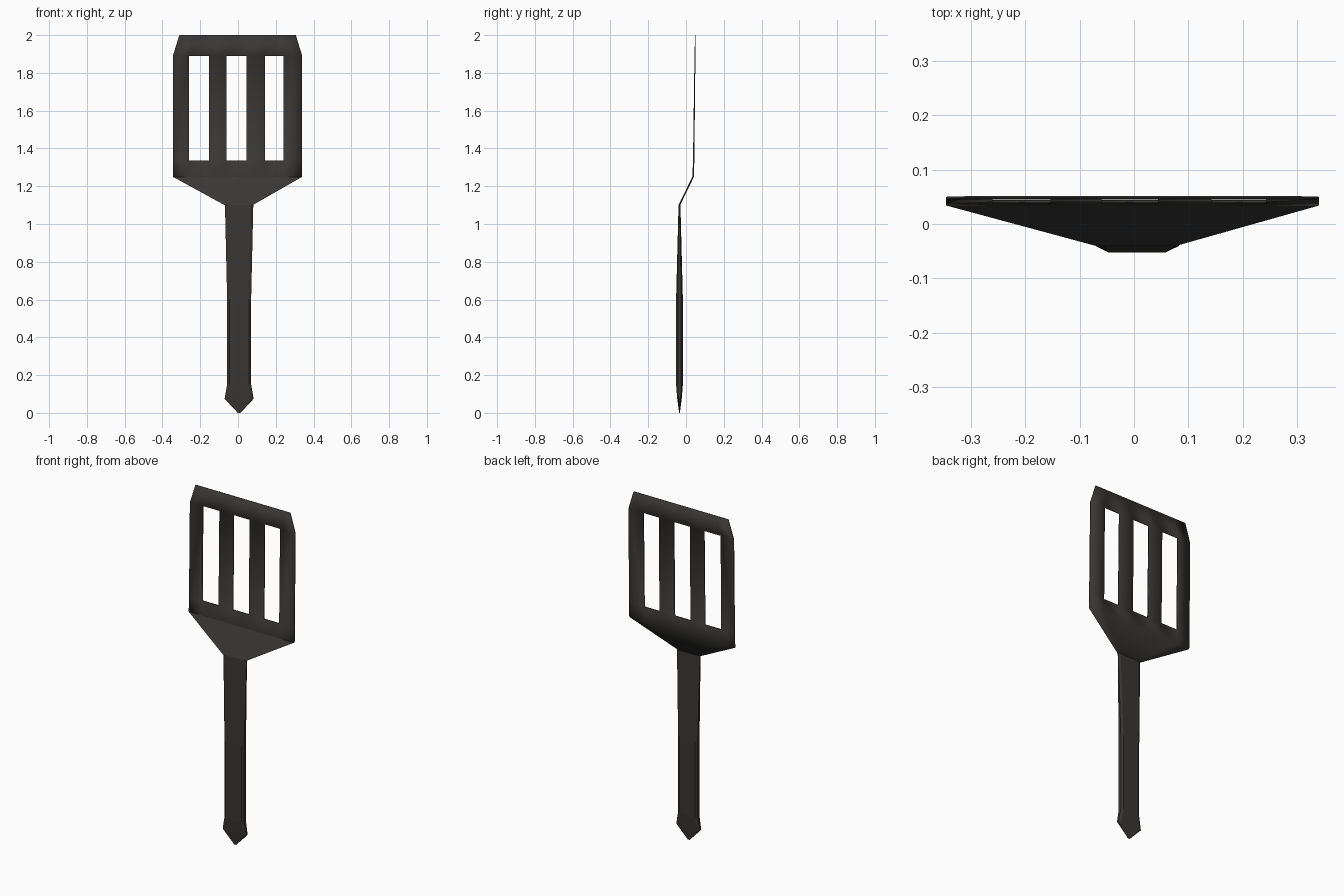
import bpy, bmesh

if "Cube" in bpy.data.objects:
    bpy.data.objects.remove(bpy.data.objects["Cube"])

dark = bpy.data.materials.new("dark_nylon")
dark.diffuse_color = (0.04, 0.038, 0.036, 1)
dark.use_nodes = True
dark.node_tree.nodes["Principled BSDF"].inputs["Base Color"].default_value = dark.diffuse_color


def finish(bm, name):
    bmesh.ops.recalc_face_normals(bm, faces=bm.faces)
    mesh = bpy.data.meshes.new(name)
    bm.to_mesh(mesh)
    bm.free()
    mesh.materials.append(dark)
    obj = bpy.data.objects.new(name, mesh)
    bpy.context.collection.objects.link(obj)
    return obj


# Blade with neck: a grid sheet with three open slots, thinning towards the tip
cols = [-0.345, -0.26, -0.153, -0.06, 0.044, 0.142, 0.242, 0.34]
# z, front y, thickness, x scale, x shift
rows = [(1.10, -0.040, 0.009, 0.217, 0.004),
        (1.25, 0.034, 0.008, 1.0, 0.0),
        (1.335, 0.037, 0.007, 1.0, 0.0),
        (1.89, 0.045, 0.005, 1.0, 0.0),
        (2.00, 0.048, 0.003, 0.90, 0.0)]
bm = bmesh.new()
grid = [[bm.verts.new((x * s + dx, y, z)) for x in cols] for z, y, t, s, dx in rows]
for r in range(len(rows) - 1):
    for c in range(len(cols) - 1):
        if r == 2 and c in (1, 3, 5):
            continue
        bm.faces.new((grid[r][c], grid[r][c + 1], grid[r + 1][c + 1], grid[r + 1][c]))
thickness = {v: rows[r][2] for r in range(len(rows)) for v in grid[r]}
by_key = {(round(v.co.x, 4), round(v.co.z, 4)): t for v, t in thickness.items()}
extruded = bmesh.ops.extrude_face_region(bm, geom=bm.faces[:], use_keep_orig=True)
for v in extruded["geom"]:
    if isinstance(v, bmesh.types.BMVert):
        v.co.y += by_key[(round(v.co.x, 4), round(v.co.z, 4))]
bmesh.ops.recalc_face_normals(bm, faces=bm.faces)
for f in bm.faces:
    front_neck = f.calc_center_median().z < 1.25 and f.normal.y < -0.3
    f.smooth = not front_neck
    if front_neck:
        for e in f.edges:
            e.smooth = False
finish(bm, "slotted_blade")

# Handle: chamfered bar lofted between octagonal sections, pointed at the end
sections = [(0.0, 0.007, 0.002), (0.075, 0.077, 0.012), (0.15, 0.0635, 0.018),
            (0.60, 0.0635, 0.018), (1.10, 0.075, 0.005)]  # z, half width, half depth
bm = bmesh.new()
rings = []
for z, w, d in sections:
    i = w * 0.82
    pts = [(i, -d), (w, -d * 0.5), (w, d * 0.5), (i, d),
           (-i, d), (-w, d * 0.5), (-w, -d * 0.5), (-i, -d)]
    rings.append([bm.verts.new((x + 0.006, y - 0.0345, z)) for x, y in pts])
for a, b in zip(rings, rings[1:]):
    for k in range(8):
        n = (k + 1) % 8
        bm.faces.new((a[k], a[n], b[n], b[k]))
bm.faces.new(rings[0])
bm.faces.new(rings[-1])
finish(bm, "handle")
